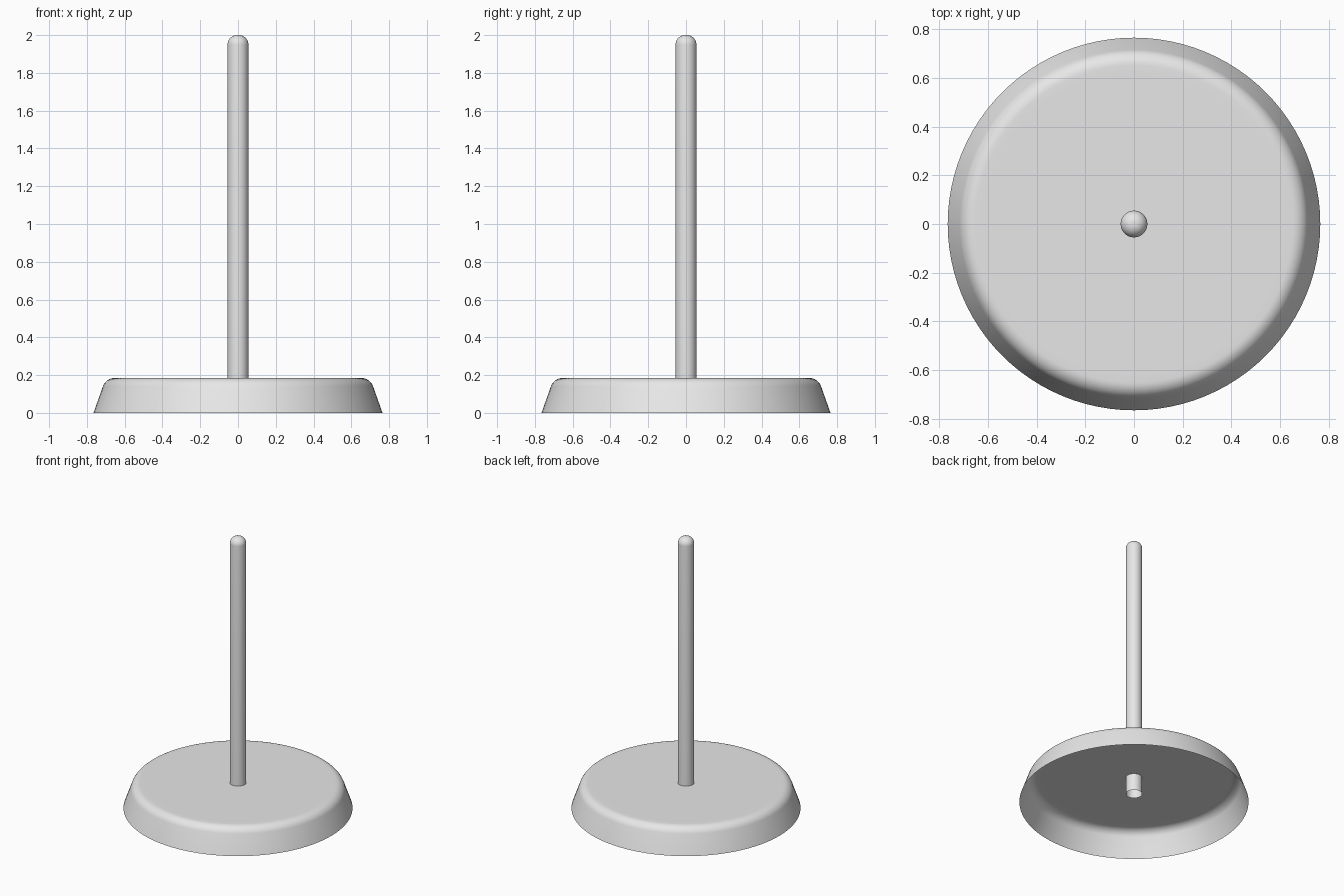
import bpy, bmesh, math

if "Cube" in bpy.data.objects:
    bpy.data.objects.remove(bpy.data.objects["Cube"])

grey = bpy.data.materials.new("light grey")
grey.diffuse_color = (0.8, 0.8, 0.8, 1)
grey.use_nodes = True
grey.node_tree.nodes["Principled BSDF"].inputs["Base Color"].default_value = grey.diffuse_color


def arc(cx, cz, r, a0, a1, n):
    """Points on a circular arc in the r-z plane, angles in degrees."""
    return [(cx + r * math.cos(math.radians(a0 + (a1 - a0) * i / n)),
             cz + r * math.sin(math.radians(a0 + (a1 - a0) * i / n))) for i in range(n + 1)]


def lathe(name, profile, sides):
    """Spin an r-z profile (bottom to top) and close its top with a disc."""
    bm = bmesh.new()
    rings = [[bm.verts.new((r * math.cos(2 * math.pi * k / sides),
                            r * math.sin(2 * math.pi * k / sides), z))
              for k in range(sides)] for r, z in profile]
    for a, b in zip(rings, rings[1:]):
        for k in range(sides):
            j = (k + 1) % sides
            bm.faces.new((a[k], a[j], b[j], b[k]))
    bm.faces.new(rings[-1])
    for f in bm.faces:
        f.smooth = True
    mesh = bpy.data.meshes.new(name)
    bm.to_mesh(mesh)
    bm.free()
    mesh.materials.append(grey)
    ob = bpy.data.objects.new(name, mesh)
    bpy.context.collection.objects.link(ob)
    return ob


# Hollow flared base, open underneath, with a rounded upper rim
lathe("base", [(0.765, 0)] + arc(0.652, 0.118, 0.067, 20, 90, 8) + [(0.62, 0.185)], 96)

# Upright rod with rounded top, passing through the base plate
lathe("rod", [(0.055, 0.06), (0.055, 1.95)] + arc(0.005, 1.95, 0.05, 9, 90, 9), 32)
